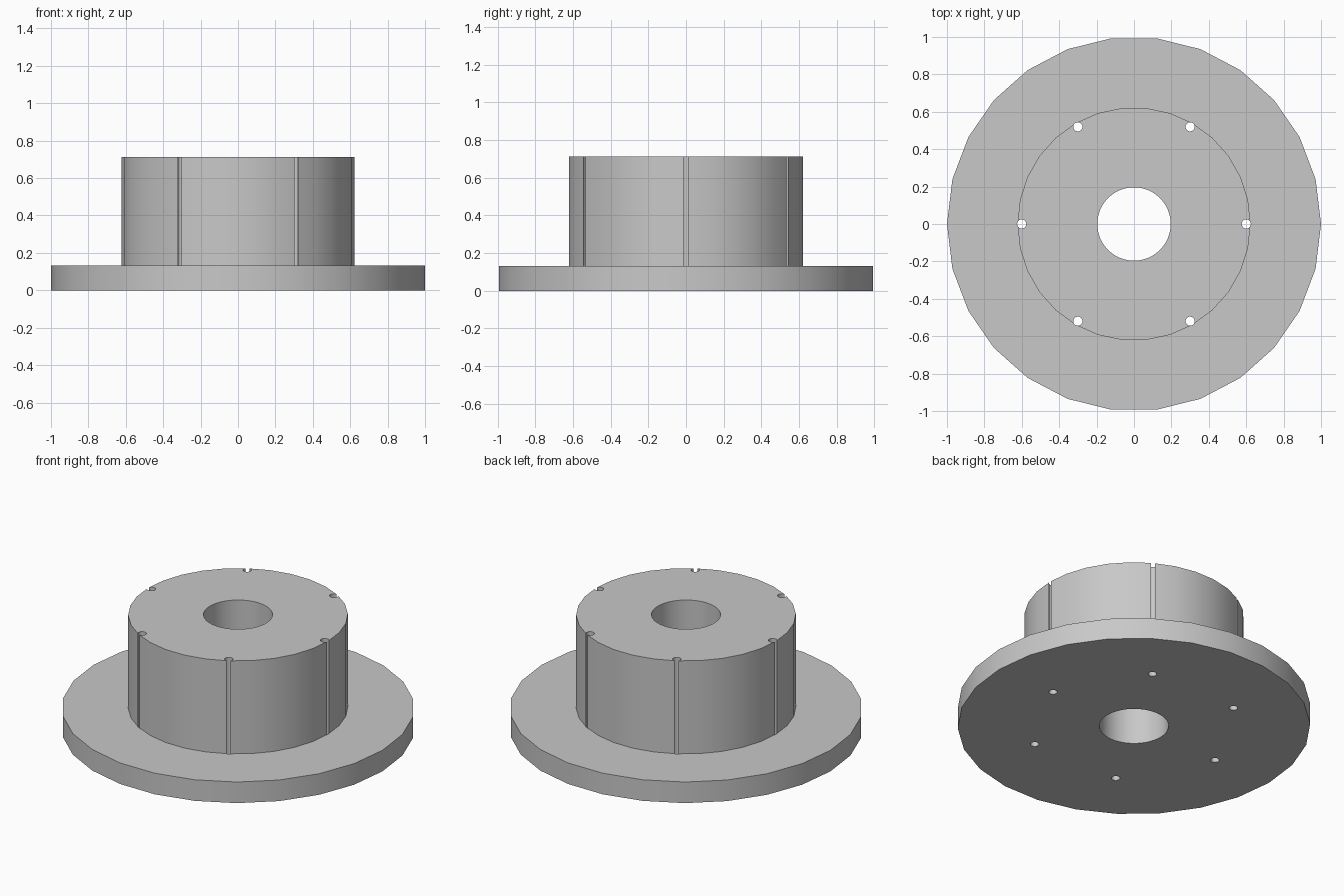
import bpy, bmesh
from math import sin, cos, tau, radians

cube = bpy.data.objects.get("Cube")
if cube:
    bpy.data.objects.remove(cube, do_unlink=True)

grey = bpy.data.materials.new("plain grey")
grey.use_nodes = True
colour = (0.58, 0.58, 0.58, 1)
grey.diffuse_color = colour
grey.node_tree.nodes["Principled BSDF"].inputs["Base Color"].default_value = colour


def prism(name, radius, z0, z1, sides, centres=((0, 0),)):
    """Upright many-sided cylinders with a corner on the x axis."""
    bm = bmesh.new()
    for cx, cy in centres:
        ring = [bm.verts.new((cx + radius * cos(tau * i / sides),
                              cy + radius * sin(tau * i / sides), z0))
                for i in range(sides)]
        face = bm.faces.new(ring)
        new = bmesh.ops.extrude_face_region(bm, geom=[face])["geom"]
        bmesh.ops.translate(bm, vec=(0, 0, z1 - z0),
                            verts=[v for v in new if isinstance(v, bmesh.types.BMVert)])
    bmesh.ops.recalc_face_normals(bm, faces=bm.faces)
    mesh = bpy.data.meshes.new(name)
    bm.to_mesh(mesh)
    bm.free()
    mesh.materials.append(grey)
    obj = bpy.data.objects.new(name, mesh)
    bpy.context.collection.objects.link(obj)
    return obj


def combine(target, tool, operation):
    """Apply a boolean, then discard the tool object."""
    tool.hide_render = True
    mod = target.modifiers.new(tool.name, 'BOOLEAN')
    mod.operation = operation
    mod.solver = 'EXACT'
    mod.object = tool
    bpy.ops.object.modifier_apply(modifier=mod.name)
    bpy.data.objects.remove(tool, do_unlink=True)


# Wide flange with the raised hub fused on top
body = prism("flanged_hub", 1.0, 0, 0.132, 26)
bpy.ops.object.select_all(action='DESELECT')
body.select_set(True)
bpy.context.view_layer.objects.active = body
combine(body, prism("hub", 0.623, 0.06, 0.714, 30), 'UNION')

# Central bore
combine(body, prism("bore", 0.196, -0.1, 0.9, 48), 'DIFFERENCE')

# Six pin holes that just break through the hub wall
spots = [(0.6 * cos(tau * i / 6), 0.6 * sin(tau * i / 6)) for i in range(6)]
combine(body, prism("pin_holes", 0.0245, -0.1, 0.9, 20, spots), 'DIFFERENCE')

bpy.ops.object.shade_smooth_by_angle(angle=radians(30))
